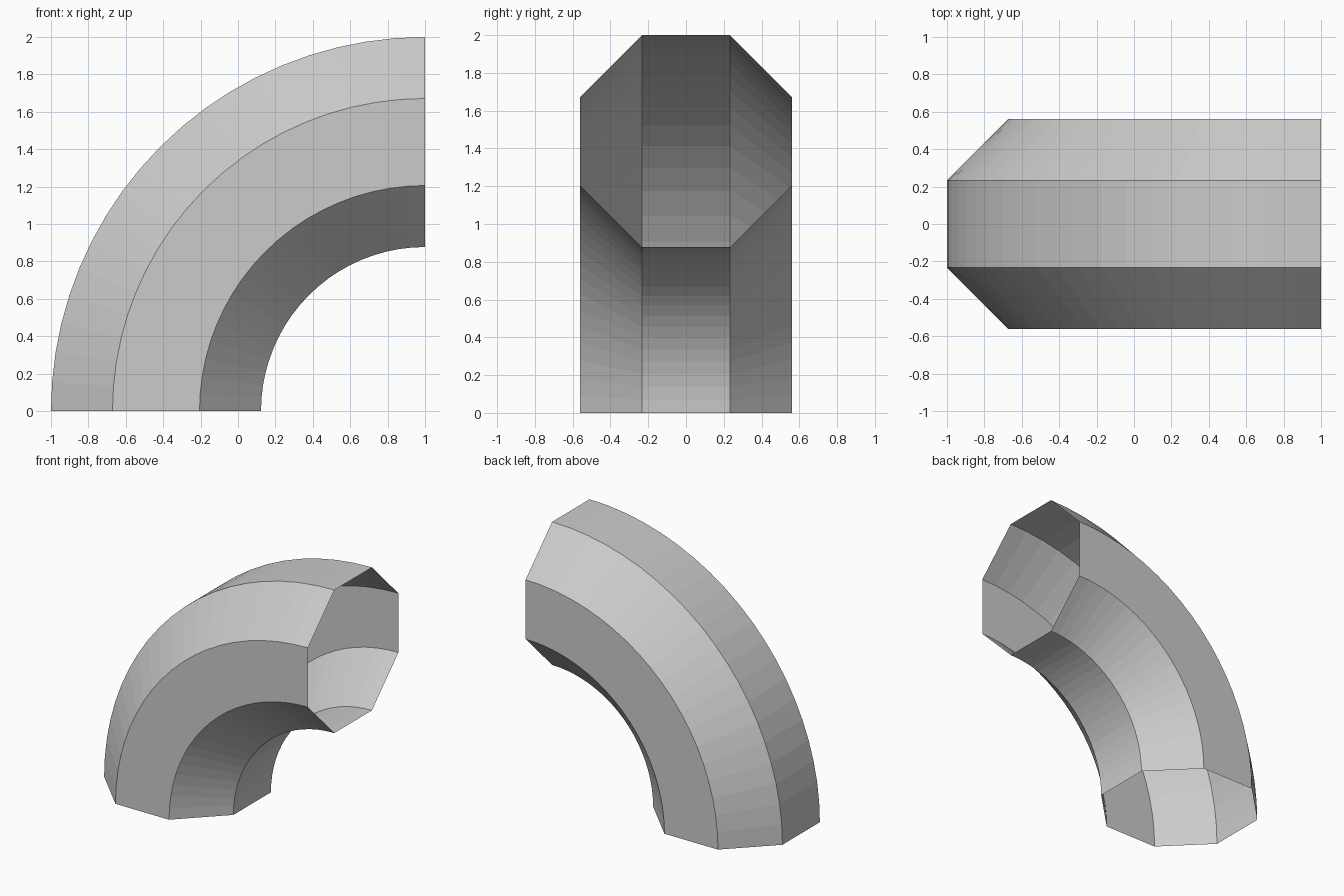
import bpy
import bmesh
import math
from mathutils import Matrix, Vector

cube = bpy.data.objects.get("Cube")
if cube:
    bpy.data.objects.remove(cube, do_unlink=True)

SIDES = 8
STEPS = 20
BEND_RADIUS = 1.4385
PIPE_RADIUS = 0.5615 / math.cos(math.pi / SIDES)

# Plain grey material
grey = bpy.data.materials.new("light grey")
grey.use_nodes = True
colour = (0.6, 0.6, 0.6, 1)
grey.diffuse_color = colour
grey.node_tree.nodes["Principled BSDF"].inputs["Base Color"].default_value = colour

# Octagonal ring at the foot of the bend, swept a quarter turn
bm = bmesh.new()
centre = Vector((1, 0, 0))
ring = bmesh.ops.create_circle(
    bm, segments=SIDES, radius=PIPE_RADIUS,
    matrix=Matrix.Translation((1 - BEND_RADIUS, 0, 0))
    @ Matrix.Rotation(math.pi / SIDES, 4, "Z"))
bmesh.ops.spin(bm, geom=ring["verts"] + bm.edges[:], cent=centre,
               axis=(0, 1, 0), angle=math.pi / 2, steps=STEPS)

# Both ends stay open; faces point outward from the bent centre line
bm.normal_update()
for face in bm.faces:
    mid = face.calc_center_median()
    radial = Vector((mid.x - 1, 0, mid.z)).normalized()
    if face.normal.dot(mid - centre - radial * BEND_RADIUS) < 0:
        face.normal_flip()

mesh = bpy.data.meshes.new("pipe_elbow")
bm.to_mesh(mesh)
bm.free()
mesh.materials.append(grey)
elbow = bpy.data.objects.new("pipe_elbow", mesh)
bpy.context.collection.objects.link(elbow)
